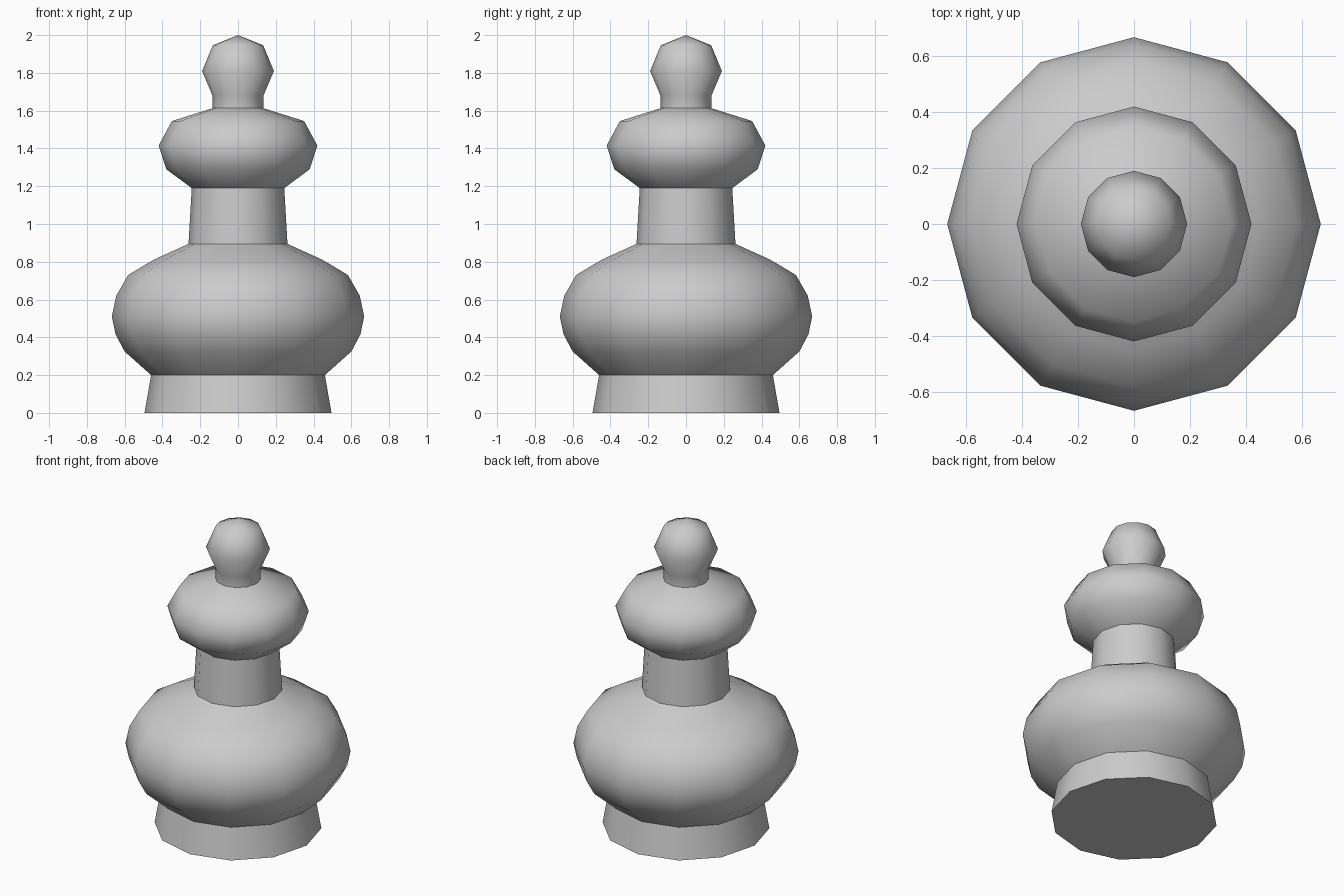
import bpy
import bmesh
from math import cos, sin, radians, tau

SIDES = 12

cube = bpy.data.objects.get("Cube")
if cube:
    bpy.data.objects.remove(cube, do_unlink=True)

# One plain grey for the whole piece
grey = bpy.data.materials.new("plain grey")
grey.use_nodes = True
colour = (0.6, 0.6, 0.6, 1)
grey.diffuse_color = colour
grey.node_tree.nodes["Principled BSDF"].inputs["Base Color"].default_value = colour


def lathe(name, profile, floor=False):
    """Turn a bottom-to-top (radius, height) profile around z."""
    bm = bmesh.new()
    rings = []
    for r, z in profile:
        if r == 0:
            rings.append([bm.verts.new((0, 0, z))] * SIDES)
        else:
            rings.append([bm.verts.new((r * cos(tau * i / SIDES),
                                        r * sin(tau * i / SIDES), z))
                          for i in range(SIDES)])
    for low, high in zip(rings, rings[1:]):
        for i in range(SIDES):
            j = (i + 1) % SIDES
            corners = [low[i], low[j], high[j], high[i]]
            bm.faces.new(list(dict.fromkeys(corners)))
    if floor:
        bm.faces.new(rings[0][::-1])
    mesh = bpy.data.meshes.new(name)
    bm.to_mesh(mesh)
    bm.free()
    mesh.materials.append(grey)
    obj = bpy.data.objects.new(name, mesh)
    bpy.context.collection.objects.link(obj)
    bpy.ops.object.select_all(action="DESELECT")
    obj.select_set(True)
    bpy.context.view_layer.objects.active = obj
    bpy.ops.object.shade_smooth_by_angle(angle=radians(65))
    return obj


# Radii where neighbouring parts meet, so the seams stay crisp
foot_top = (0.46, 0.2)
body_top = (0.262, 0.895)
neck_top = (0.245, 1.19)
collar_top = (0.135, 1.613)

lathe("foot", [(0.495, 0), foot_top], floor=True)
lathe("body", [foot_top, (0.6, 0.325), (0.648, 0.415), (0.668, 0.51),
               (0.645, 0.62), (0.582, 0.73), (0.448, 0.81), body_top])
lathe("neck", [body_top, neck_top])
lathe("collar", [neck_top, (0.38, 1.29), (0.42, 1.415), (0.35, 1.545), collar_top])
lathe("finial", [collar_top, (0.135, 1.68), (0.19, 1.81), (0.133, 1.947), (0, 2)])
